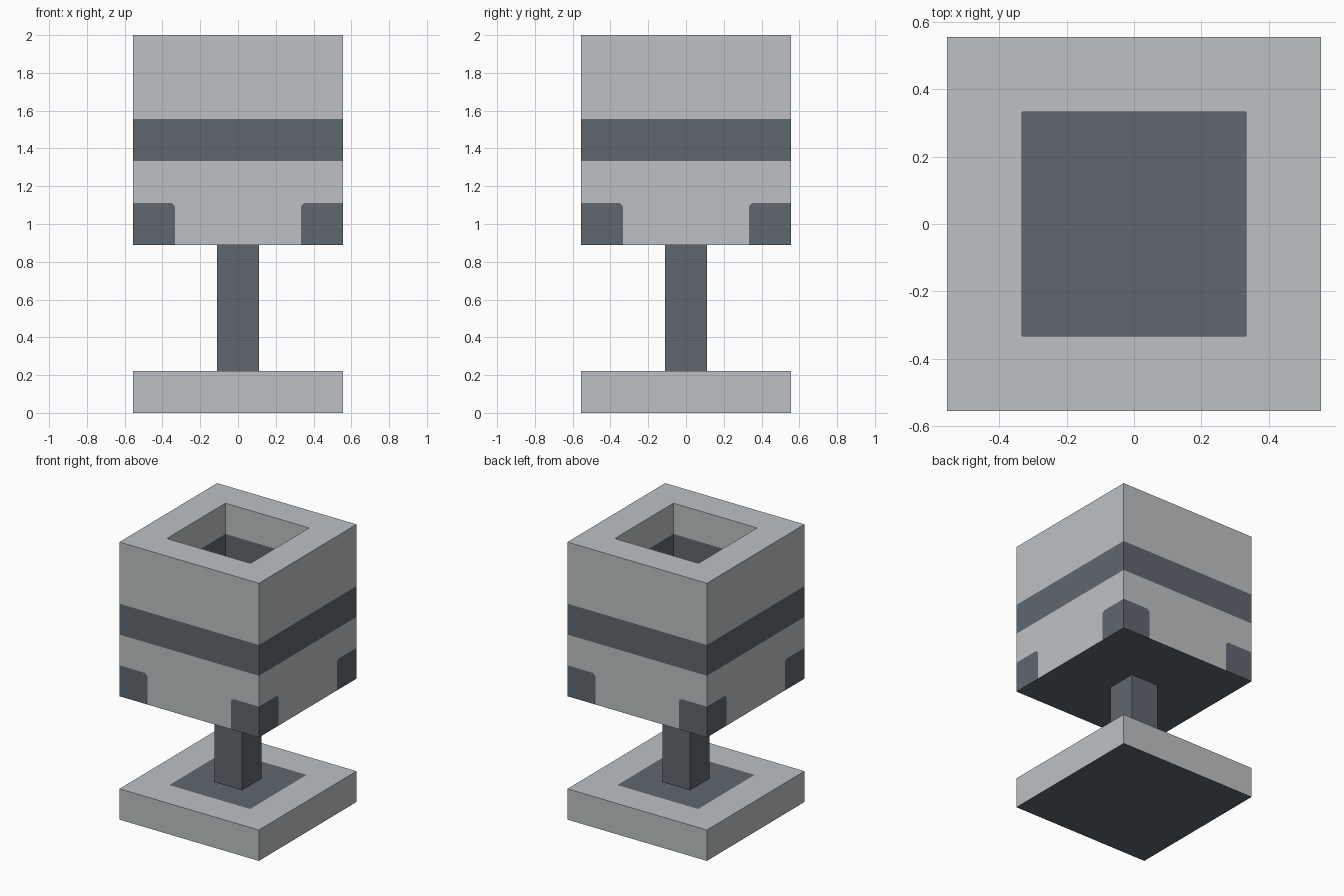
import bpy, bmesh
from mathutils import Vector

if "Cube" in bpy.data.objects:
    bpy.data.objects.remove(bpy.data.objects["Cube"])

U = 1 / 9  # building unit: the whole goblet is 18 units tall


def colour(name, rgb):
    m = bpy.data.materials.new(name)
    m.diffuse_color = (*rgb, 1)
    m.use_nodes = True
    m.node_tree.nodes["Principled BSDF"].inputs["Base Color"].default_value = m.diffuse_color
    return m


MATS = [colour("light_grey", (0.51, 0.535, 0.55)),
        colour("slate_grey", (0.112, 0.136, 0.156))]


def block(half, z0, z1):
    """Box as a bmesh, centred on the z axis."""
    bm = bmesh.new()
    bmesh.ops.create_cube(bm, size=2)
    for v in bm.verts:
        v.co = Vector((v.co.x * half, v.co.y * half, z1 if v.co.z > 0 else z0))
    bm.normal_update()
    return bm


def cut(bm, point, normal, faces=None):
    """Score a straight line across all faces, or only the given ones."""
    fs = list(faces) if faces else list(bm.faces)
    geom = set(fs)
    for f in fs:
        geom.update(f.edges)
        geom.update(f.verts)
    bmesh.ops.bisect_plane(bm, geom=list(geom), dist=1e-5,
                           plane_co=point, plane_no=normal)


def finish(bm, name, is_dark):
    """Colour faces by rule, merge flat regions and create the object."""
    bm.normal_update()
    for f in bm.faces:
        f.material_index = int(is_dark(f.calc_center_median(), f.normal))
    bmesh.ops.dissolve_limit(bm, angle_limit=0.01, verts=bm.verts[:],
                             edges=bm.edges[:], delimit={'MATERIAL'})
    me = bpy.data.meshes.new(name)
    bm.to_mesh(me)
    bm.free()
    for m in MATS:
        me.materials.append(m)
    ob = bpy.data.objects.new(name, me)
    bpy.context.collection.objects.link(ob)
    return ob


# Base slab with a dark square on top and a dark underside
PATCH = 0.322
bm = block(5 * U, 0, 2 * U)
for s in (-1, 1):
    cut(bm, (s * PATCH, 0, 0), (1, 0, 0))
    cut(bm, (0, s * PATCH, 0), (0, 1, 0))
finish(bm, "base", lambda c, n: n.z < -0.5 or
       (n.z > 0.5 and max(abs(c.x), abs(c.y)) < PATCH))

# Stem
finish(block(U, 2 * U, 8 * U), "stem", lambda c, n: True)

# Bowl: scored for the band and the corner patches, then hollowed
INNER, CLIP = 3 * U, 0.018
bm = block(5 * U, 8 * U, 18 * U)
for z in (10, 12, 14):
    cut(bm, (0, 0, z * U), (0, 0, 1))
for s in (-1, 1):
    cut(bm, (s * INNER, 0, 0), (1, 0, 0))
    cut(bm, (0, s * INNER, 0), (0, 1, 0))
# clipped inner corners of the patches
for axis in (0, 1):
    for s in (-1, 1):
        point, normal = Vector((0, 0, 10 * U)), Vector((0, 0, -1))
        point[axis], normal[axis] = s * (INNER + CLIP), s
        sides = [f for f in bm.faces if abs(f.normal[1 - axis]) > 0.5
                 and f.calc_center_median().z < 10 * U
                 and f.calc_center_median()[axis] * s > INNER]
        cut(bm, point, normal, sides)
# hollow: light lip, then dark walls and floor
hole = [f for f in bm.faces if f.normal.z > 0.5 and
        max(abs(f.calc_center_median().x), abs(f.calc_center_median().y)) < INNER]
for z in (16 * U, 10 * U):
    new = bmesh.ops.extrude_face_region(bm, geom=hole)["geom"]
    bmesh.ops.delete(bm, geom=hole, context='FACES_ONLY')
    hole = [g for g in new if isinstance(g, bmesh.types.BMFace)]
    for v in {v for f in hole for v in f.verts}:
        v.co.z = z
bmesh.ops.recalc_face_normals(bm, faces=bm.faces[:])


def bowl_dark(c, n):
    if n.z < -0.5:
        return True                                   # underside
    if max(abs(c.x), abs(c.y)) < INNER + 1e-3:
        return c.z < 16 * U                           # cavity
    if abs(n.z) > 0.5:
        return False                                  # rim
    along = abs(c.x) if abs(n.y) > 0.5 else abs(c.y)
    patch = (c.z < 10 * U and along > INNER
             and (along - INNER) + (10 * U - c.z) > CLIP)
    return patch or 12 * U < c.z < 14 * U             # corners and band


finish(bm, "bowl", bowl_dark)
